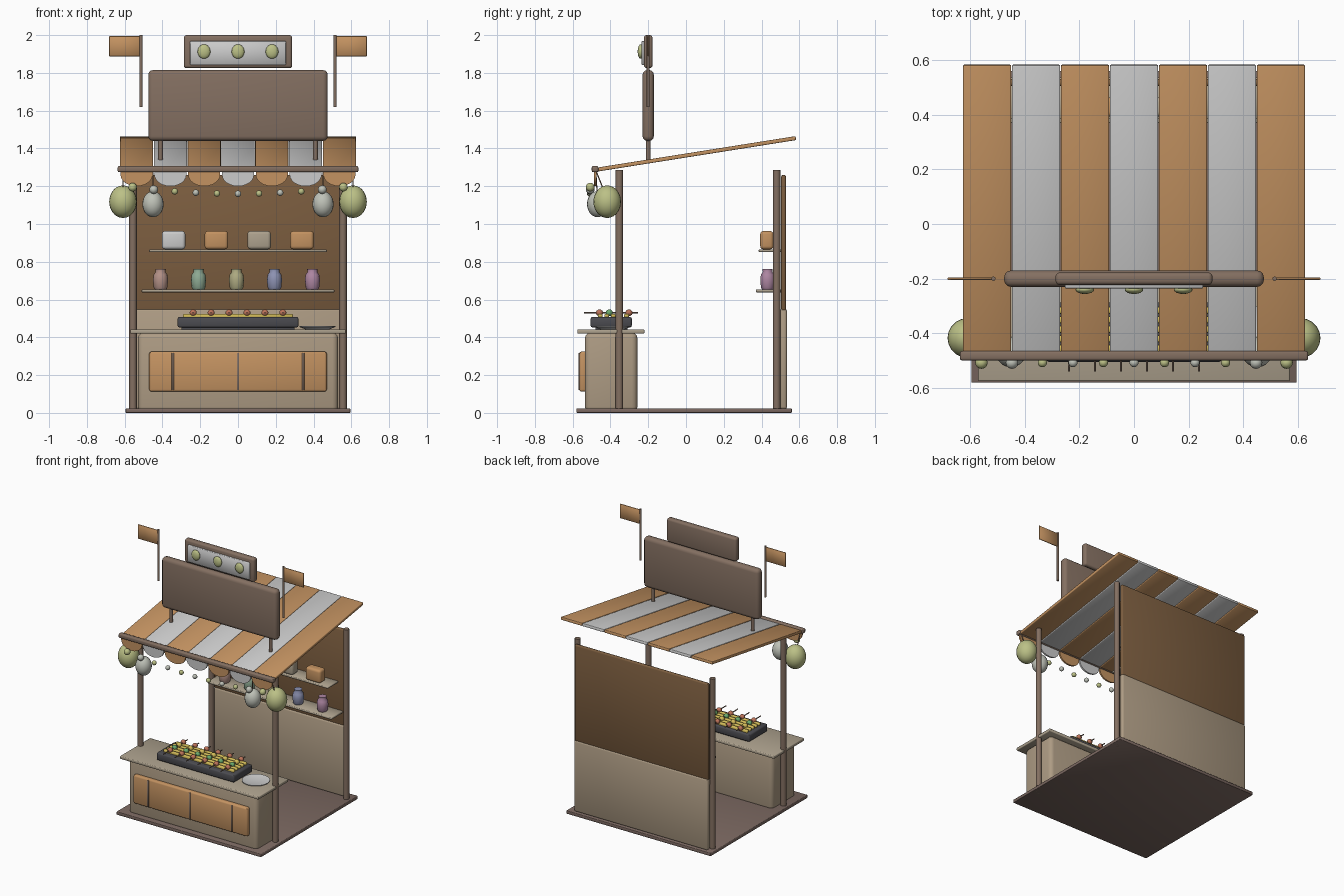
import bpy, bmesh, math
from mathutils import Matrix, Vector

if "Cube" in bpy.data.objects:
    bpy.data.objects.remove(bpy.data.objects["Cube"])

COL = dict(wood=(.23, .16, .12), cream=(.42, .33, .23), top=(.42, .36, .27), brown=(.2, .11, .05),
           orange=(.55, .29, .12), white=(.55, .55, .53), floor=(.2, .14, .12), dark=(.07, .07, .08),
           lime=(.5, .53, .24), pale=(.52, .54, .48), yellow=(.65, .5, .1), red=(.5, .17, .1),
           green=(.15, .4, .15), pink=(.45, .28, .24), sage=(.27, .4, .29), olive=(.42, .4, .22),
           blue=(.27, .29, .45), mauve=(.42, .24, .36))
MATS = {}


def mat(c):
    if c not in MATS:
        MATS[c] = bpy.data.materials.new(c)
        MATS[c].diffuse_color = (*COL[c], 1)
    return MATS[c]


def finish(bm, name, c):
    bmesh.ops.recalc_face_normals(bm, faces=bm.faces)
    for f in bm.faces:
        f.smooth = True
    for e in bm.edges:
        e.smooth = e.calc_face_angle(0) < math.radians(46)
    me = bpy.data.meshes.new(name)
    bm.to_mesh(me)
    bm.free()
    me.materials.append(mat(c))
    ob = bpy.data.objects.new(name, me)
    bpy.context.collection.objects.link(ob)
    return ob


def box(name, x, y, z, c, bev=0.004, seg=2, rx=0):
    """Bevelled box from (min, max) ranges, optionally tilted about x."""
    mid = Vector([(a + b) / 2 for a, b in (x, y, z)])
    bm = bmesh.new()
    bmesh.ops.create_cube(bm, size=1)
    bmesh.ops.scale(bm, vec=[b - a for a, b in (x, y, z)], verts=bm.verts)
    if bev:
        bmesh.ops.bevel(bm, geom=bm.edges[:], offset=bev, segments=seg, profile=.5, affect='EDGES')
    bmesh.ops.transform(bm, matrix=Matrix.Translation(mid) @ Matrix.Rotation(rx, 4, 'X'), verts=bm.verts)
    return finish(bm, name, c)


def rod(name, p, q, r, c, n=12):
    p, q = Vector(p), Vector(q)
    bm = bmesh.new()
    m = Matrix.Translation((p + q) / 2) @ (q - p).to_track_quat('Z', 'Y').to_matrix().to_4x4()
    bmesh.ops.create_cone(bm, cap_ends=True, segments=n, radius1=r, radius2=r, depth=(q - p).length, matrix=m)
    return finish(bm, name, c)


def ball(name, p, r, c, u=16, v=10):
    bm = bmesh.new()
    bmesh.ops.create_uvsphere(bm, u_segments=u, v_segments=v, radius=1,
                              matrix=Matrix.Translation(p) @ Matrix.Diagonal((*r, 1)))
    return finish(bm, name, c)


def lathe(name, p, prof, c, n=14):
    bm = bmesh.new()
    rings = [[bm.verts.new((p[0] + r * math.cos(t), p[1] + r * math.sin(t), p[2] + z))
              for t in [2 * math.pi * k / n for k in range(n)]] for r, z in prof]
    for a, b in zip(rings, rings[1:]):
        for k in range(n):
            bm.faces.new((a[k], a[(k + 1) % n], b[(k + 1) % n], b[k]))
    bm.faces.new(rings[0])
    bm.faces.new(rings[-1])
    return finish(bm, name, c)


# floor, counter and front panel
box("floor", (-.595, .595), (-.58, .56), (0, .024), 'floor')
box("counter_body", (-.53, .53), (-.535, -.257), (.003, .425), 'cream', .03, 3)
box("counter_top", (-.57, .57), (-.575, -.22), (.42, .442), 'top', .005)
box("counter_panel", (-.47, .47), (-.565, -.525), (.112, .325), 'orange', .012)
for x in (-.345, 0, .345):
    box("panel_divider", (x - .006, x + .006), (-.569, -.54), (.12, .318), 'wood', .002, 1)

# posts
for s in (-1, 1):
    for y in (-.353, .48):
        rod("post", (s * .556, y, 0), (s * .556, y, 1.287), .02, 'wood')

# back wall and shelves
box("back_wall_lower", (-.55, .55), (.497, .535), (.02, .55), 'cream', .012)
box("back_wall_upper", (-.55, .55), (.504, .53), (.54, 1.26), 'brown', .01)
box("upper_shelf", (-.47, .47), (.385, .51), (.852, .866), 'top', .003, 1)
box("lower_shelf", (-.51, .51), (.37, .51), (.638, .654), 'top', .003, 1)
for i, c in enumerate(('white', 'orange', 'top', 'orange')):
    x = -.341 + i * .2265
    box("shelf_box", (x - .062, x + .062), (.393, .463), (.866, .963), c, .017, 3)
for i, c in enumerate(('pink', 'sage', 'olive', 'blue', 'mauve')):
    lathe("jar", (-.41 + i * .201, .432, .654),
          [(.03, 0), (.036, .01), (.04, .05), (.036, .078), (.026, .092), (.028, .108)], c)

# grill with glowing bars and skewers
box("grill", (-.32, .32), (-.505, -.287), (.452, .508), 'dark', .01)
box("grill_base", (-.3, .3), (-.48, -.31), (.438, .456), 'dark', .002, 1)
for y in (-.455, -.42, -.385, -.35, -.315):
    box("grill_bar", (-.29, .29), (y - .012, y + .012), (.5, .524), 'yellow', .004, 1)
for i in range(6):
    x = -.2375 + i * .095
    rod("skewer", (x, -.54, .53), (x, -.255, .53), .004, 'wood', 6)
    for j, c in enumerate(('red', 'green', 'yellow', 'red')):
        ball("skewer_piece", (x, -.458 + j * .052, .53), (.02, .019, .018), c, 10, 6)

# plate
lathe("plate", (.42, -.39, .441), [(.06, 0), (.095, .014), (.095, .018), (.06, .008)], 'white', 24)

# striped roof and scalloped valance
tilt = math.atan2(.168, 1.06)
for i in range(7):
    x, c = (i - 3) * .179, 'white' if i % 2 else 'orange'
    box("roof_stripe", (x - .088, x + .088), (-.488, .588), (1.36, 1.381), c, .004, 2, tilt)
    bm = bmesh.new()
    pts = [(x + .085, 1.29)] + [(x + .085 * math.cos(t), 1.262 - .062 * math.sin(t))
                               for t in [math.pi * k / 12 for k in range(13)]] + [(x - .085, 1.29)]
    f = bm.faces.new([bm.verts.new((a, -.486, b)) for a, b in pts])
    ext = bmesh.ops.extrude_face_region(bm, geom=[f])['geom']
    bmesh.ops.translate(bm, vec=(0, .012, 0), verts=[g for g in ext if isinstance(g, bmesh.types.BMVert)])
    finish(bm, "valance_scallop", c)
box("roof_front_bar", (-.637, .637), (-.499, -.464), (1.274, 1.307), 'wood', .008)

# main sign and small sign
box("main_sign", (-.475, .475), (-.23, -.17), (1.44, 1.815), 'wood', .025, 3)
box("small_sign", (-.287, .287), (-.223, -.177), (1.825, 2.0), 'wood', .015, 3)
box("small_sign_panel", (-.253, .253), (-.235, -.215), (1.842, 1.968), 'white', .003, 1)
for x in (-.18, 0, .18):
    ball("sign_ornament", (x, -.24, 1.913), (.034, .016, .038), 'lime')

# mirrored sign supports, flags and lanterns
for s in (-1, 1):
    rod("sign_support", (s * .41, -.2, 1.325), (s * .41, -.2, 1.5), .013, 'wood')
    rod("flag_pole", (s * .514, -.2, 1.62), (s * .514, -.2, 2.0), .008, 'wood', 10)
    box("flag", sorted((s * .518, s * .682)), (-.204, -.196), (1.888, 1.994), 'orange', .002, 1)
    ball("large_lantern", (s * .609, -.417, 1.118), (.073, .073, .086), 'lime', 20, 14)
    ball("small_lantern", (s * .45, -.468, 1.105), (.056, .056, .069), 'pale', 20, 14)
    rod("large_lantern_cord", (s * .609, -.44, 1.19), (s * .609, -.478, 1.285), .003, 'wood', 6)
    rod("small_lantern_cord", (s * .45, -.47, 1.16), (s * .45, -.478, 1.285), .003, 'wood', 6)

# sagging bead garland
for i in range(11):
    u = (i - 5) / 5
    r = .017 + .006 * (abs(u) > .75)
    ball("garland_bead", (u * .558, -.507, 1.16 + .035 * u * u), (r, r, r), 'pale' if i % 2 else 'lime', 12, 8)

for m in bpy.data.materials:
    if m.users and not m.is_grease_pencil:
        m.use_nodes = True
        m.node_tree.nodes["Principled BSDF"].inputs["Base Color"].default_value = m.diffuse_color
